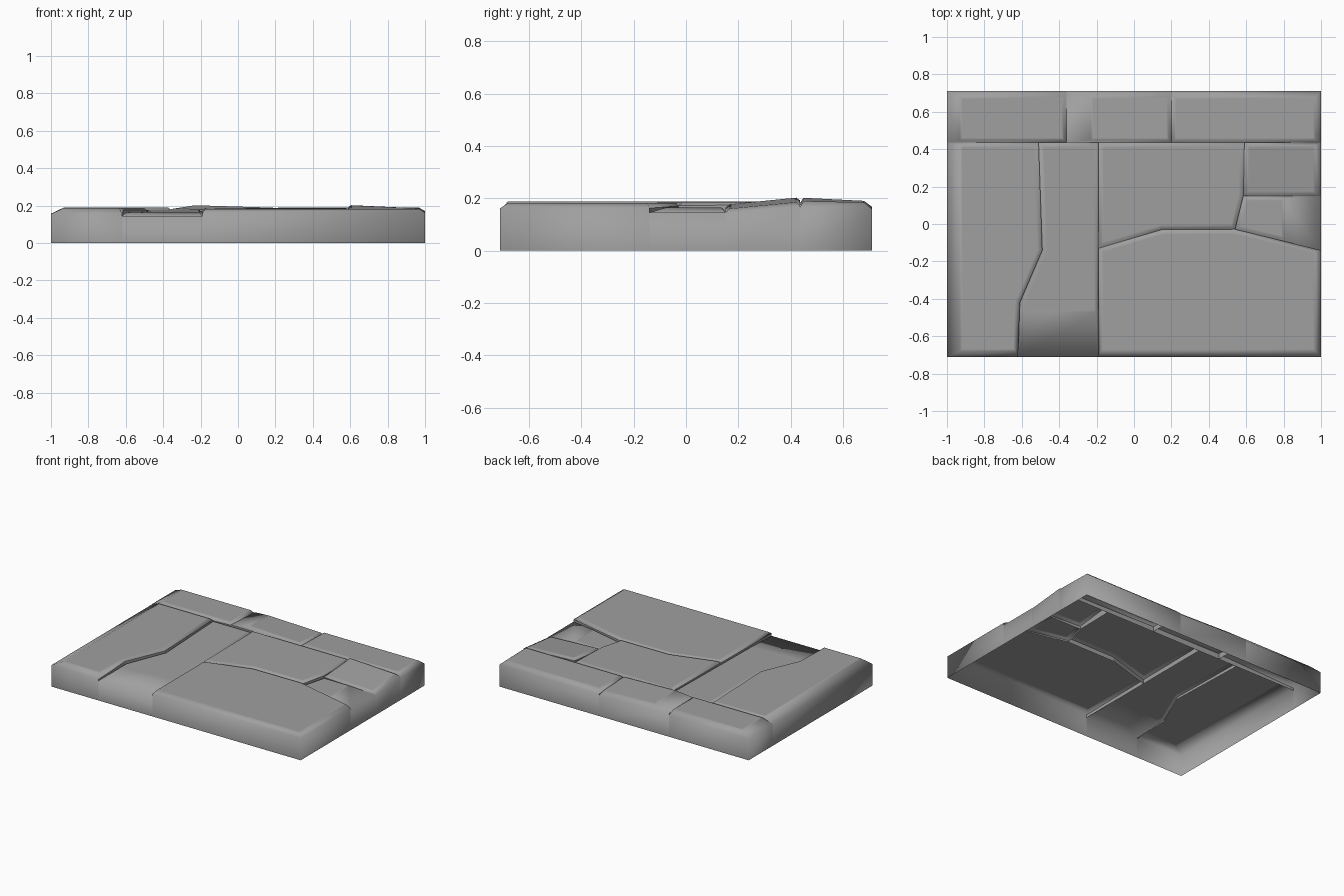
import bpy
import bmesh
from mathutils import Vector

cube = bpy.data.objects.get("Cube")
if cube:
    bpy.data.objects.remove(cube)

stone_grey = bpy.data.materials.new("stone grey")
stone_grey.use_nodes = True
GREY = (0.35, 0.35, 0.35, 1)
stone_grey.diffuse_color = GREY
bsdf = stone_grey.node_tree.nodes["Principled BSDF"]
bsdf.inputs["Base Color"].default_value = GREY
bsdf.inputs["Roughness"].default_value = 0.8

W, D = 1.0, 0.71      # half width and half depth of the slab
SEAM_FLOOR = 0.14     # depth of the cracks between stones


def is_outer(a, b):
    """True when an outline edge lies on the rim of the slab."""
    return any(abs(abs(a[i]) - lim) < 1e-4 and abs(a[i] - b[i]) < 1e-4
               for i, lim in ((0, W), (1, D)))


def inset(points, widths):
    """Move each edge of a counter-clockwise outline inward by its width."""
    n = len(points)
    result = []
    for i in range(n):
        p = points[i]
        d1 = (p - points[i - 1]).normalized()
        d2 = (points[(i + 1) % n] - p).normalized()
        n1, n2 = Vector((-d1.y, d1.x)), Vector((-d2.y, d2.x))
        w1, w2 = widths[i - 1], widths[i]
        det = n1.x * n2.y - n1.y * n2.x
        result.append(p + Vector((w1 * n2.y - w2 * n1.y,
                                  n1.x * w2 - n2.x * w1)) / det)
    return result


def stone(name, outline, plane, worn=None, worn_width=0.15, drop=0.025):
    """Paving stone with a sloped top, chamfered rim and an open underside."""
    pts = [Vector(p) for p in outline]
    n = len(pts)
    outer = [is_outer(pts[i], pts[(i + 1) % n]) for i in range(n)]
    widths = []
    for i in range(n):
        west = outer[i] and pts[i].x < -W + 0.01 and pts[(i + 1) % n].x < -W + 0.01
        widths.append(0.07 if west else 0.03 if outer[i] else 0.014)
    if worn is not None:
        widths[worn] = worn_width

    def height(p):
        return plane[0] + plane[1] * p.x + plane[2] * p.y

    bm = bmesh.new()
    rim = []
    for i, p in enumerate(pts):
        low = outer[i] or outer[i - 1] or worn in (i, (i - 1) % n)
        rim.append(bm.verts.new((p.x, p.y, height(p) - (drop if low else 0.012))))
    edge_pts = inset(pts, widths)
    flat_pts = inset(edge_pts, [0.012] * n)
    lip = [bm.verts.new((p.x, p.y, height(p))) for p in edge_pts]
    flat = [bm.verts.new((p.x, p.y, height(p))) for p in flat_pts]
    bm.faces.new(flat)

    base = {}

    def foot(i, z):
        if (i, z) not in base:
            base[i, z] = bm.verts.new((pts[i].x, pts[i].y, z))
        return base[i, z]

    # chamfer, then outer wall or crack side
    for i in range(n):
        j = (i + 1) % n
        bm.faces.new((lip[i], lip[j], flat[j], flat[i]))
        bm.faces.new((rim[i], rim[j], lip[j], lip[i]))
        z = 0.0 if outer[i] else SEAM_FLOOR
        side = bm.faces.new((foot(i, z), foot(j, z), rim[j], rim[i]))
        if not outer[i]:
            for e in side.edges:
                e.smooth = False
    # keep the wall and crack side apart where they meet
    for e in bm.edges:
        if len(e.link_faces) > 2:
            e.smooth = False
    for f in bm.faces:
        f.smooth = True
    mesh = bpy.data.meshes.new(name)
    bm.to_mesh(mesh)
    bm.free()
    mesh.materials.append(stone_grey)
    obj = bpy.data.objects.new(name, mesh)
    bpy.context.collection.objects.link(obj)
    return obj


S = 0.435   # long seam behind the main stones

# back row
stone("back_right_stone", [(-W, S), (-0.36, S), (-0.36, D), (-W, D)],
      (0.19, 0, 0), drop=0.033)
stone("back_middle_stone", [(-0.36, S), (0.2, S), (0.2, D), (-0.36, D)],
      (0.217, -0.03, -0.05), worn=3, worn_width=0.13)
stone("back_left_stone", [(0.2, S), (W, S), (W, D), (0.2, D)],
      (0.198, 0, -0.02))

# long stone and the sunken channel beside it
stone("long_right_stone",
      [(-W, -D), (-0.62, -D), (-0.61, -0.42), (-0.49, -0.14), (-0.51, S), (-W, S)],
      (0.188, 0, 0), drop=0.033)
stone("sunken_channel_stone",
      [(-0.62, -D), (-0.19, -D), (-0.19, S), (-0.51, S), (-0.49, -0.14), (-0.61, -0.42)],
      (0.17, 0, 0.014), worn=0, worn_width=0.24, drop=0.017)

# middle and front
stone("centre_stone",
      [(-0.19, -0.13), (0.15, -0.03), (0.54, -0.028), (0.585, 0.15), (0.59, S), (-0.19, S)],
      (0.184, 0, 0.01), drop=0.02)
stone("front_stone",
      [(-0.19, -D), (W, -D), (W, -0.14), (0.54, -0.028), (0.15, -0.03), (-0.19, -0.13)],
      (0.182, 0, 0), drop=0.02)

# left side
stone("raised_left_stone", [(0.585, 0.15), (W, 0.15), (W, S), (0.59, S)],
      (0.187, -0.045, 0.1), drop=0.015)
stone("sunken_left_stone", [(0.54, -0.028), (W, -0.14), (W, 0.15), (0.585, 0.15)],
      (0.164, 0, 0), worn=1, worn_width=0.2, drop=0.019)
